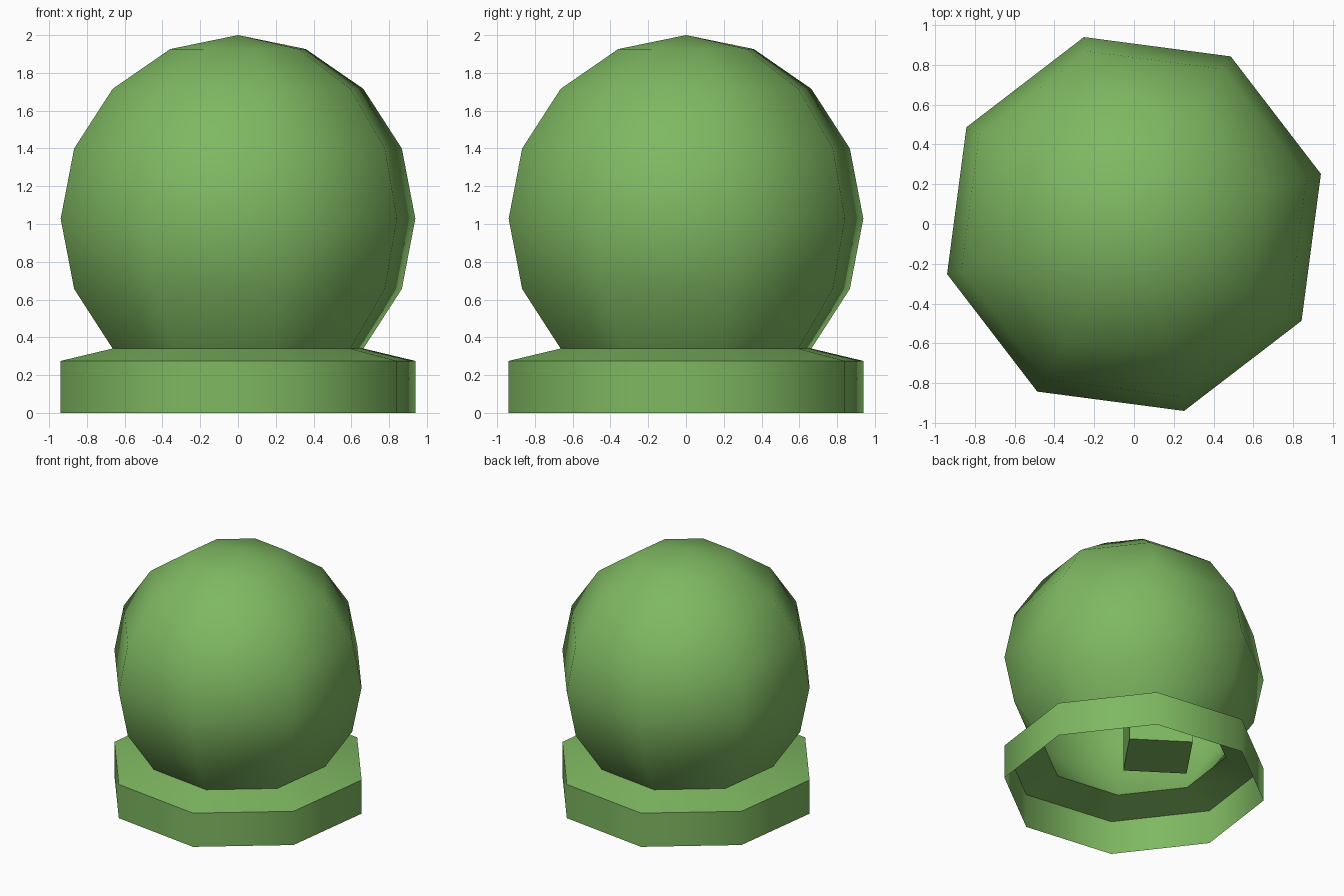
import bpy, bmesh
from math import radians, sin, cos, pi

cube = bpy.data.objects.get("Cube")
if cube:
    bpy.data.objects.remove(cube, do_unlink=True)

SIDES, TURN = 8, radians(15)
RADIUS, CENTRE = 0.972, 1.028

green = bpy.data.materials.new("leaf green")
green.use_nodes = True
colour = (0.21, 0.48, 0.12, 1)
green.diffuse_color = colour
green.node_tree.nodes["Principled BSDF"].inputs["Base Color"].default_value = colour


def finish(name, bm, angle):
    mesh = bpy.data.meshes.new(name)
    bm.to_mesh(mesh)
    bm.free()
    mesh.materials.append(green)
    obj = bpy.data.objects.new(name, mesh)
    bpy.context.collection.objects.link(obj)
    bpy.ops.object.select_all(action='DESELECT')
    obj.select_set(True)
    bpy.context.view_layer.objects.active = obj
    bpy.ops.object.shade_smooth_by_angle(angle=radians(angle))
    return obj


def lathe(name, profile, angle=62):
    """Turn an upward (radius, z) profile; a zero radius closes to a point."""
    bm = bmesh.new()
    rings = []
    for r, z in profile:
        if r < 1e-4:
            rings.append([bm.verts.new((0, 0, z))] * SIDES)
        else:
            rings.append([bm.verts.new((r * cos(TURN + i * 2 * pi / SIDES),
                                        r * sin(TURN + i * 2 * pi / SIDES), z))
                          for i in range(SIDES)])
    for low, high in zip(rings, rings[1:]):
        for i in range(SIDES):
            j = (i + 1) % SIDES
            quad = [low[i], low[j], high[j], high[i]]
            bm.faces.new(list(dict.fromkeys(quad)))
    return finish(name, bm, angle)


def box(name, size, location, turn):
    bm = bmesh.new()
    bmesh.ops.create_cube(bm, size=1)
    bmesh.ops.scale(bm, vec=size, verts=bm.verts)
    obj = finish(name, bm, 30)
    obj.location = location
    obj.rotation_euler.z = turn
    return obj


# Hollow globe, open at the neck
globe = [(RADIUS * cos(k * pi / 8), CENTRE + RADIUS * sin(k * pi / 8))
         for k in range(-2, 5)]
lathe("globe", globe)

# Open stand with a sloping shoulder up to the neck
lathe("stand", [(RADIUS, 0), (RADIUS, 0.275), globe[0]])

# Small scene inside the globe
box("inner_house", (0.47, 0.47, 0.45), (-0.24, -0.01, 0.6), radians(55.6))
box("inner_post", (0.06, 0.06, 0.3), (0.16, 0.33, 0.52), radians(55.6))
